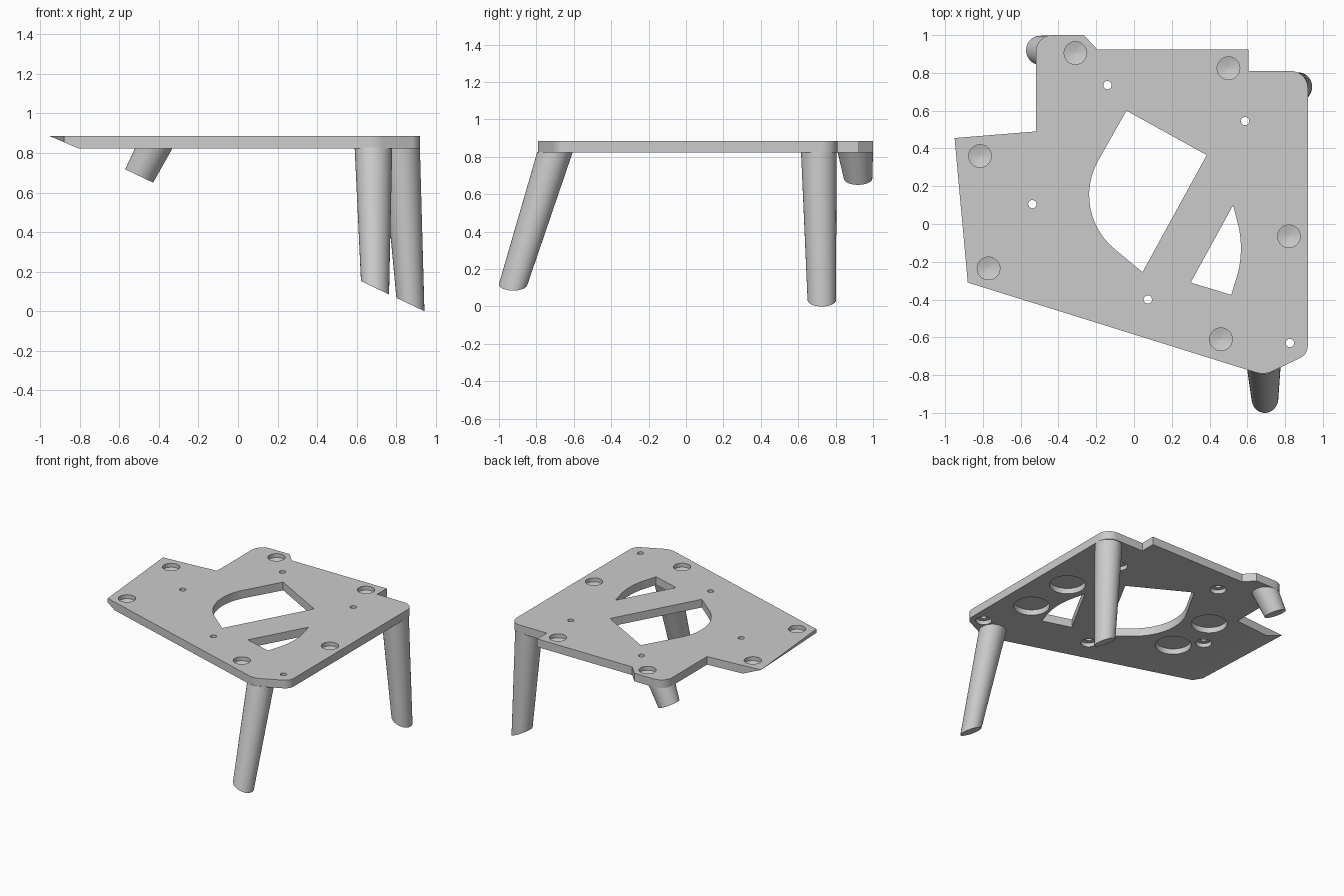
import bpy
import bmesh
import math
from mathutils import Vector

old = bpy.data.objects.get("Cube")
if old:
    bpy.data.objects.remove(old, do_unlink=True)

BOTTOM, TOP = 0.823, 0.885

grey = bpy.data.materials.new("plain_grey")
grey.use_nodes = True
colour = (0.6, 0.6, 0.6, 1)
grey.diffuse_color = colour
grey.node_tree.nodes["Principled BSDF"].inputs["Base Color"].default_value = colour


def make_object(name, bm):
    bmesh.ops.recalc_face_normals(bm, faces=bm.faces[:])
    mesh = bpy.data.meshes.new(name)
    bm.to_mesh(mesh)
    bm.free()
    mesh.materials.append(grey)
    obj = bpy.data.objects.new(name, mesh)
    bpy.context.collection.objects.link(obj)
    return obj


def rounded(corners, steps=12):
    """Turn (x, y, radius) corners into a profile with true arcs."""
    pts = [Vector((c[0], c[1], 0)) for c in corners]
    out = []
    for i, p in enumerate(pts):
        r = corners[i][2]
        if r == 0:
            out.append(p)
            continue
        a = (pts[i - 1] - p).normalized()
        b = (pts[(i + 1) % len(pts)] - p).normalized()
        half = a.angle(b) / 2
        t = r / math.tan(half)
        centre = p + (a + b).normalized() * r / math.sin(half)
        start = (p + a * t - centre).normalized()
        end = (p + b * t - centre).normalized()
        out += [centre + start.slerp(end, k / steps) * r for k in range(steps + 1)]
    return out


def prism(corners, z0, z1):
    bm = bmesh.new()
    face = bm.faces.new([bm.verts.new((p.x, p.y, z0)) for p in rounded(corners)])
    new = bmesh.ops.extrude_face_region(bm, geom=[face])["geom"]
    verts = [v for v in new if isinstance(v, bmesh.types.BMVert)]
    bmesh.ops.translate(bm, verts=verts, vec=(0, 0, z1 - z0))
    return bm


def loft(rings, sides=48):
    """Skin a stack of rings, each a function of the angle."""
    bm = bmesh.new()
    loops = [[bm.verts.new(ring(2 * math.pi * k / sides)) for k in range(sides)]
             for ring in rings]
    for low, high in zip(loops, loops[1:]):
        for k in range(sides):
            n = (k + 1) % sides
            bm.faces.new((low[k], low[n], high[n], high[k]))
    bm.faces.new(loops[0])
    bm.faces.new(loops[-1])
    return bm


def ring(x, y, z, r):
    return lambda a: (x + r * math.cos(a), y + r * math.sin(a), z)


def cut(target, bm):
    cutter = make_object("cutter", bm)
    cutter.hide_render = True
    mod = target.modifiers.new("cut", 'BOOLEAN')
    mod.operation = 'DIFFERENCE'
    mod.solver = 'EXACT'
    mod.object = cutter
    bpy.context.view_layer.objects.active = target
    bpy.ops.object.modifier_apply(modifier=mod.name)
    bpy.data.objects.remove(cutter, do_unlink=True)


# Plate outline, its left end sliced off by the sloping floor
outline = [(-.95, .455, 0), (-.52, .49, 0), (-.52, 1, .09), (-.265, 1, 0),
           (-.195, .925, 0), (.605, .925, 0), (.605, .81, 0), (.92, .81, .09),
           (.92, -.69, .07), (.69, -.8, .12), (-.88, -.31, 0)]
bm = prism(outline, BOTTOM, TOP)
geom = bm.verts[:] + bm.edges[:] + bm.faces[:]
bmesh.ops.bisect_plane(bm, geom=geom, plane_co=(-.95, 0, TOP - .0005),
                       plane_no=(-.06, 0, -.14), clear_outer=True)
bmesh.ops.holes_fill(bm, edges=[e for e in bm.edges if e.is_boundary], sides=0)
plate = make_object("plate", bm)

# Two openings with one bowed side each
window = [(-.04, .6, 0), (.385, .365, 0), (.045, -.255, 0), (-.342, .066, .37)]
small_window = [(.525, .1, 0), (.3, -.31, 0), (.515, -.375, 0), (.586, -.142, .53)]
for shape in (window, small_window):
    cut(plate, prism(shape, BOTTOM - .1, TOP + .1))

# Shallow conical-floored recesses in the top
for x, y in [(-.31, .905), (.5, .825), (-.815, .36), (-.77, -.235),
             (.82, -.065), (.46, -.61)]:
    cut(plate, loft([ring(x, y, TOP - .046, .001), ring(x, y, TOP - .03, .06),
                     ring(x, y, TOP + .1, .06)]))

# Screw holes, counterbored from below
for x, y in [(-.14, .735), (.588, .545), (-.538, .105), (.073, -.4), (.825, -.63)]:
    cut(plate, loft([ring(x, y, BOTTOM - .1, .055), ring(x, y, BOTTOM + .03, .055),
                     ring(x, y, BOTTOM + .03, .022), ring(x, y, TOP + .1, .022)]))

# Wide round pockets in the underside
for x, y in [(-.395, -.05), (-.395, .335), (.7, -.265), (.7, .12)]:
    cut(plate, loft([ring(x, y, BOTTOM - .1, .124), ring(x, y, BOTTOM + .042, .124)]))


# Tapered legs ending on one sloping floor plane
def foot(cx, cy):
    def point(a):
        x = cx + .071 * math.cos(a)
        return (x, cy + .076 * math.sin(a), .474 * (.943 - x))
    return point


parts = [plate]
for name, top, low in [("back_left_leg", (.825, .71), (.872, .726)),
                       ("front_leg", (.685, -.7), (.693, -.924)),
                       ("back_right_leg", (-.425, .905), (-.5, .92))]:
    parts.append(make_object(name, loft([foot(*low), ring(*top, BOTTOM + .004, .095)])))

# Smooth round walls, crisp edges
bpy.ops.object.select_all(action='DESELECT')
for part in parts:
    part.select_set(True)
bpy.context.view_layer.objects.active = plate
bpy.ops.object.shade_smooth_by_angle(angle=math.radians(30))
